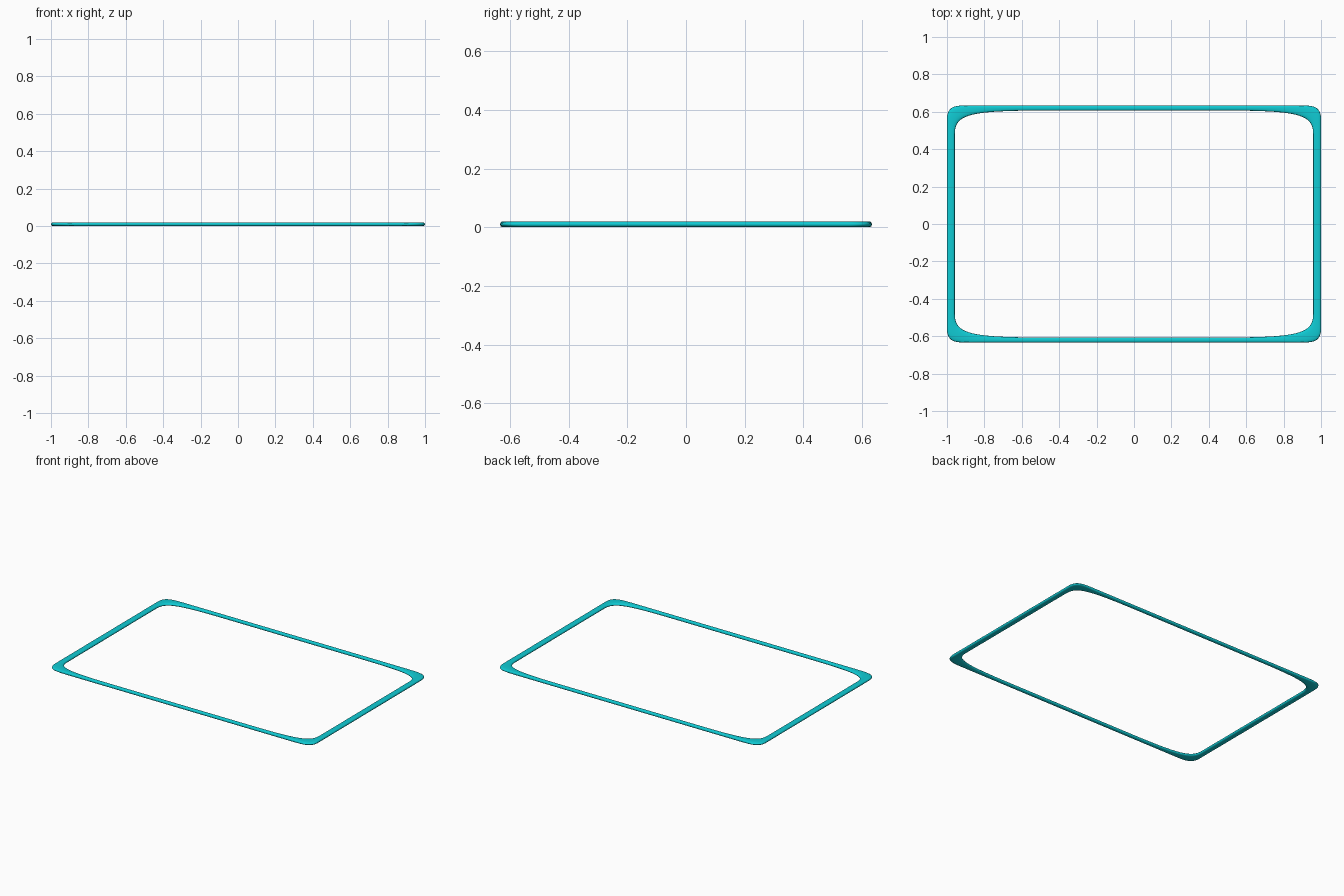
import bpy, bmesh, math
from mathutils import Vector

if "Cube" in bpy.data.objects:
    bpy.data.objects.remove(bpy.data.objects["Cube"])

STEPS, SIDES = 20, 20
HEIGHT = 0.02


def corner(start, apex, end, pull):
    """Curve of one corner, from the short side round to the long side."""
    s, a, e = Vector(start), Vector(apex), Vector(end)
    c1, c2 = s.lerp(a, pull), e.lerp(a, pull)
    pts = []
    for i in range(STEPS + 1):
        t = i / STEPS
        u = 1 - t
        pts.append(s * u**3 + c1 * 3*u*u*t + c2 * 3*u*t*t + e * t**3)
    return pts


def mirrored_loop(quarter):
    """Full closed outline from its +x +y corner."""
    def flip(sx, sy, rev):
        pts = [Vector((p.x * sx, p.y * sy)) for p in quarter]
        return pts[::-1] if rev else pts
    return flip(1, 1, False) + flip(-1, 1, True) + flip(-1, -1, False) + flip(1, -1, True)


def power(v, n=2.6):
    return math.copysign(abs(v) ** (2 / n), v)


# Outer outline has tight corners, inner one has long sweeping corners
outer = mirrored_loop(corner((1, 0.56), (1, 0.633), (0.92, 0.633), 0.7))
inner = mirrored_loop(corner((0.958, 0.48), (0.958, 0.607), (0.45, 0.607), 0.85))

# Rounded cross-section swept between the two outlines
bm = bmesh.new()
rings = []
for o, i in zip(outer, inner):
    ring = []
    for k in range(SIDES):
        a = 2 * math.pi * k / SIDES
        p = i.lerp(o, 0.5 + 0.5 * power(math.cos(a)))
        ring.append(bm.verts.new((p.x, p.y, HEIGHT / 2 * (1 + power(math.sin(a))))))
    rings.append(ring)
for n, ring in enumerate(rings):
    nxt = rings[(n + 1) % len(rings)]
    for k in range(SIDES):
        j = (k + 1) % SIDES
        bm.faces.new((ring[k], nxt[k], nxt[j], ring[j]))
bmesh.ops.recalc_face_normals(bm, faces=bm.faces)
for f in bm.faces:
    f.smooth = True

mesh = bpy.data.meshes.new("rim_frame")
bm.to_mesh(mesh)
bm.free()
frame = bpy.data.objects.new("rim_frame", mesh)
bpy.context.collection.objects.link(frame)

mat = bpy.data.materials.new("cyan")
mat.diffuse_color = (0.005, 0.6, 0.66, 1)
mat.use_nodes = True
mat.node_tree.nodes["Principled BSDF"].inputs["Base Color"].default_value = mat.diffuse_color
mesh.materials.append(mat)
